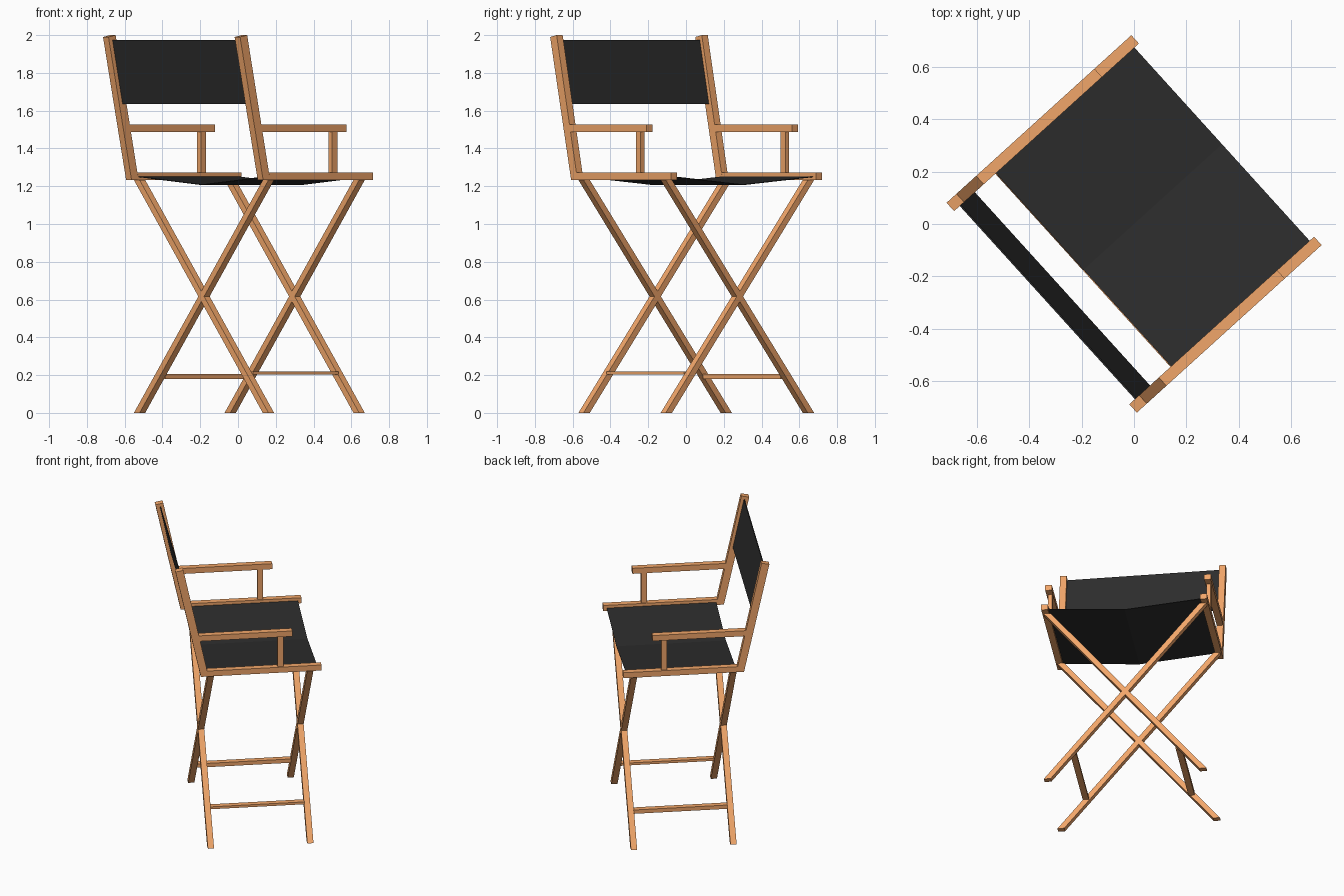
import bpy, math
from mathutils import Matrix

if "Cube" in bpy.data.objects:
    bpy.data.objects.remove(bpy.data.objects["Cube"])

# Local frame: u = forward, v = chair's left, z = up; whole chair is turned about z
TURN = Matrix.Rotation(math.radians(42.2), 4, 'Z')


def material(name, col):
    m = bpy.data.materials.new(name)
    m.diffuse_color = (*col, 1)
    m.use_nodes = True
    m.node_tree.nodes["Principled BSDF"].inputs["Base Color"].default_value = m.diffuse_color
    return m


WOOD = material("wood", (0.88, 0.38, 0.142))
CLOTH = material("black_canvas", (0.026, 0.026, 0.026))


def prism(name, profile, lo, hi, axis, mat):
    """Extrude a (u,z) profile along v, or a (v,z) profile along u."""
    n = len(profile)
    place = (lambda a, z, t: (a, t, z)) if axis == 'v' else (lambda a, z, t: (t, a, z))
    verts = [place(a, z, t) for t in (lo, hi) for a, z in profile]
    faces = [tuple(range(n))[::-1], tuple(range(n, 2 * n))]
    faces += [(i, (i + 1) % n, n + (i + 1) % n, n + i) for i in range(n)]
    if axis == 'v':
        faces = [f[::-1] for f in faces]
    me = bpy.data.meshes.new(name)
    me.from_pydata(verts, [], faces)
    me.transform(TURN)
    me.materials.append(mat)
    ob = bpy.data.objects.new(name, me)
    bpy.context.collection.objects.link(ob)
    return ob


def box(name, u0, u1, v0, v1, z0, z1):
    prism(name, [(u0, z0), (u1, z0), (u1, z1), (u0, z1)], v0, v1, 'v', WOOD)


V_IN, V_OUT = 0.497, 0.54
for side, s in (("left", 1), ("right", -1)):
    v0, v1 = sorted((s * V_IN, s * V_OUT))
    # Leaning back post
    prism(side + "_back_post",
          [(-0.31, 1.233), (-0.26, 1.233), (-0.424, 2.0), (-0.475, 1.99)], v0, v1, 'v', WOOD)
    # Seat rail and armrest, both mitred to the post's front face
    prism(side + "_seat_rail",
          [(-0.26, 1.233), (0.476, 1.233), (0.476, 1.272), (-0.268, 1.272)], v0, v1, 'v', WOOD)
    prism(side + "_armrest",
          [(-0.315, 1.487), (0.286, 1.487), (0.286, 1.526), (-0.323, 1.526)], v0, v1, 'v', WOOD)
    # Short upright under the armrest
    a, b = sorted((s * 0.503, s * 0.531))
    box(side + "_arm_support", 0.19, 0.228, a, b, 1.272, 1.487)

# Crossed legs, front and back
H, W, TOP = 0.508, 0.0225, 1.233
for end, u in (("front", 0.405), ("back", -0.243)):
    for side, s in (("left", 1), ("right", -1)):
        pts = [(s * H - W, 0), (s * H + W, 0), (-s * H + W, TOP), (-s * H - W, TOP)]
        prism(f"{end}_{side}_leg", pts, u - 0.02, u + 0.02, 'u', WOOD)

# Low stretchers joining front and back legs
box("left_stretcher", -0.225, 0.387, 0.325, 0.365, 0.18, 0.207)
box("right_stretcher", -0.225, 0.387, -0.365, -0.325, 0.203, 0.22)

# Canvas seat with a sag along the middle
t = 0.004
prism("seat", [(-V_IN, 1.248), (0, 1.206), (V_IN, 1.248),
               (V_IN, 1.248 + t), (0, 1.206 + t), (-V_IN, 1.248 + t)], -0.26, 0.453, 'u', CLOTH)

# Canvas backrest stretched between the posts
prism("backrest", [(-0.374, 1.635), (-0.368, 1.636), (-0.440, 1.975), (-0.446, 1.974)],
      -V_IN, V_IN, 'v', CLOTH)
